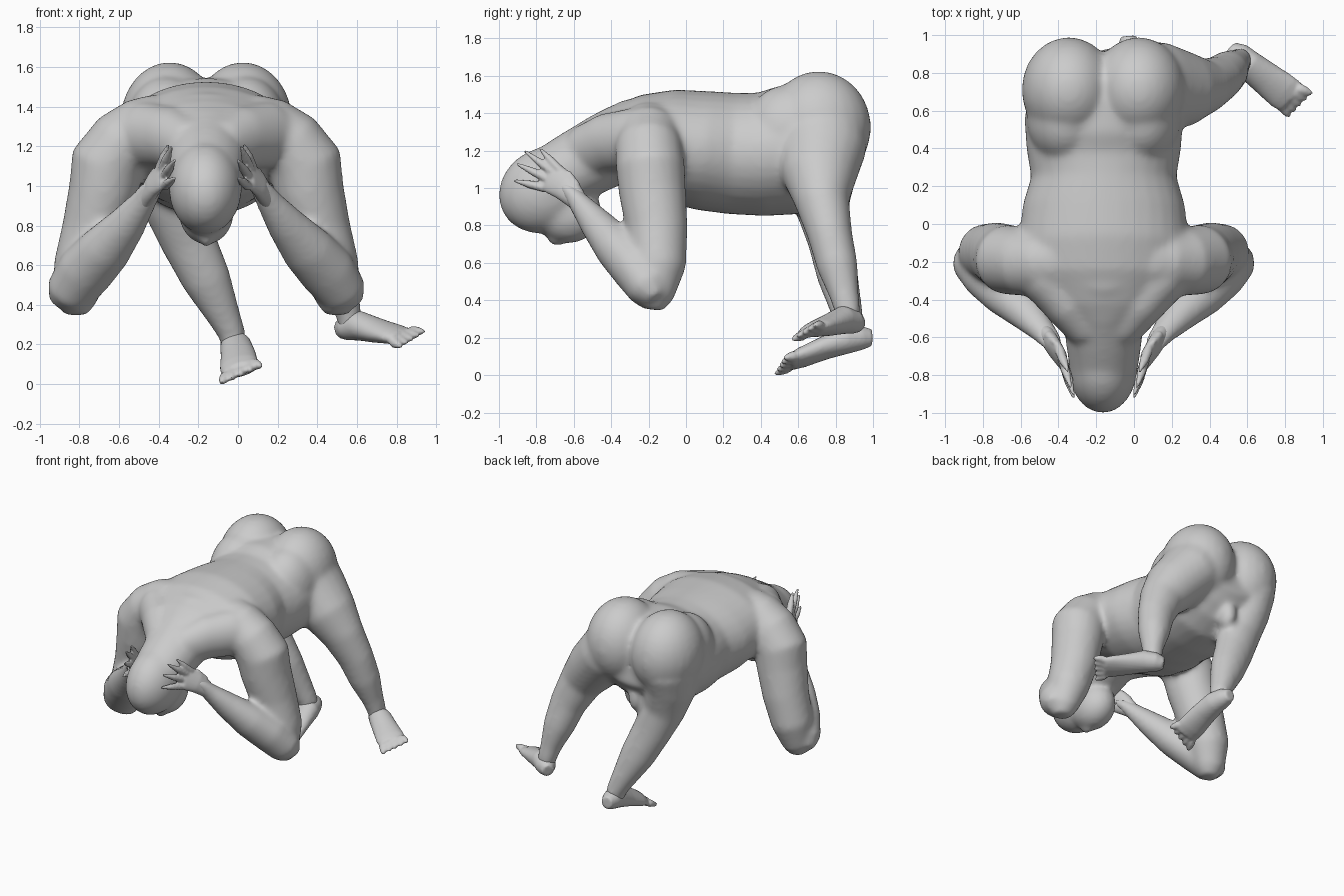
import bpy, bmesh, math
from mathutils import Vector, Matrix

CX = -0.16  # symmetry plane of the torso


def mir(rows):
    return [(2 * CX - r[0],) + tuple(r[1:]) for r in rows]


def tube(bm, rows, side=(1, 0, 0), n=20):
    """Loft of ellipses; row = x, y, z, half width (along side), half height."""
    pts = [Vector(r[:3]) for r in rows]
    rings = []
    for i, r in enumerate(rows):
        t = (pts[min(i + 1, len(pts) - 1)] - pts[max(i - 1, 0)]).normalized()
        s = Vector(side)
        s = (s - t * s.dot(t)).normalized()
        u = t.cross(s)
        rings.append([bm.verts.new(pts[i] + s * r[3] * math.cos(a) + u * r[4] * math.sin(a))
                      for a in (2 * math.pi * k / n for k in range(n))])
    for a, b in zip(rings, rings[1:]):
        for k in range(n):
            bm.faces.new((a[k], a[(k + 1) % n], b[(k + 1) % n], b[k]))
    bm.faces.new(rings[0][::-1])
    bm.faces.new(rings[-1])


def ball(bm, c, r, tilt=0):
    m = Matrix.Translation(c) @ Matrix.Rotation(tilt, 4, 'X') @ Matrix.Diagonal((*r, 1))
    bmesh.ops.create_uvsphere(bm, u_segments=24, v_segments=16, radius=1, matrix=m)


def finish(bm, name, voxel, smooth):
    me = bpy.data.meshes.new(name)
    bmesh.ops.recalc_face_normals(bm, faces=bm.faces)
    bm.to_mesh(me)
    bm.free()
    ob = bpy.data.objects.new(name, me)
    bpy.context.collection.objects.link(ob)
    re = ob.modifiers.new("fuse", 'REMESH')
    re.mode = 'VOXEL'
    re.voxel_size = voxel
    re.use_smooth_shade = True
    sm = ob.modifiers.new("soften", 'SMOOTH')
    sm.factor = 0.5
    sm.iterations = smooth
    return ob


body = bmesh.new()

# torso: y, top, bottom, half width
torso = [(-.47, 1.385, 1.05, .2), (-.4, 1.43, 1.06, .3), (-.25, 1.50, 1.0, .42),
         (-.1, 1.53, .93, .45), (.1, 1.52, .88, .43), (.25, 1.51, .86, .385),
         (.4, 1.51, .85, .41), (.55, 1.55, .855, .42), (.7, 1.55, .92, .4),
         (.82, 1.49, 1.0, .34), (.9, 1.40, 1.1, .25)]
tube(body, [(CX, y, (t + b) / 2, w, (t - b) / 2) for y, t, b, w in torso], n=32)

# neck, skull, jaw, nose
tube(body, [(CX, -.25, 1.27, .28, .22), (CX, -.45, 1.19, .22, .2),
            (CX, -.6, 1.11, .205, .19), (CX, -.75, 1.03, .185, .175)])
ball(body, (CX - .005, -.75, .99), (.185, .26, .225), .5)
ball(body, (CX, -.63, .87), (.14, .18, .165))
ball(body, (CX, -.69, .74), (.035, .06, .05))

# buttocks, loin muscles and groin
for s in (-1, 1):
    ball(body, (CX + s * .185, .71, 1.325), (.25, .28, .3))
    ball(body, (CX + s * .2, .56, 1.29), (.21, .25, .265), .15)
ball(body, (CX, .8, .97), (.06, .08, .11))

# arms, the same on both sides
neck_muscle = [(-.08, -.55, 1.19, .12, .14), (.02, -.42, 1.24, .14, .16),
               (.14, -.28, 1.26, .15, .17), (.25, -.2, 1.23, .14, .15)]
upper_arm = [(.06, -.19, 1.3, .17, .175), (.17, -.2, 1.265, .18, .18), (.265, -.2, 1.215, .175, .18),
             (.34, -.19, 1.11, .19, .185), (.36, -.18, .98, .175, .18), (.41, -.155, .78, .16, .165),
             (.47, -.15, .58, .145, .15), (.5, -.17, .42, .105, .105), (.5, -.18, .35, .06, .06)]
forearm = [(.56, -.15, .4, .08, .06), (.53, -.19, .46, .125, .12), (.45, -.27, .57, .145, .13),
           (.35, -.37, .68, .135, .12), (.24, -.48, .81, .1, .09),
           (.16, -.57, .92, .07, .06), (.12, -.62, .98, .06, .045), (.09, -.67, 1.02, .045, .025)]
for f in (list, mir):
    tube(body, f(neck_muscle))
    tube(body, f(upper_arm))
    tube(body, f(forearm))

# legs, both swung to the same side
tube(body, [(.04, .72, 1.36, .2, .24), (.14, .725, 1.2, .21, .24), (.27, .715, 1.06, .19, .2),
            (.37, .73, .92, .155, .145), (.45, .77, .75, .13, .12), (.5, .81, .58, .11, .11),
            (.54, .845, .43, .075, .08), (.56, .865, .34, .065, .07), (.565, .865, .27, .05, .06)])
tube(body, [(-.36, .72, 1.36, .2, .24), (-.385, .725, 1.2, .19, .24), (-.37, .715, 1.06, .175, .2),
            (-.32, .73, .89, .155, .145), (-.25, .77, .72, .14, .12), (-.16, .81, .53, .125, .11),
            (-.07, .86, .34, .085, .085), (-.03, .88, .25, .07, .075), (-.02, .88, .16, .05, .06)])
finish(body, "body", .017, 14)

# hands pressed to the sides of the head
palm = [(.17, -.555, .9, .045, .04), (.14, -.595, .95, .06, .045), (.105, -.65, 1.01, .078, .04),
        (.065, -.71, 1.05, .085, .03), (.055, -.73, 1.06, .075, .025)]
knuckles = [(.075, -.67, 1.09), (.065, -.7, 1.075), (.055, -.73, 1.045), (.05, -.75, 1.0)]
tips = [(.03, -.78, 1.21), (.015, -.865, 1.2), (.0, -.905, 1.13), (.0, -.92, 1.04)]
thumb = [(.13, -.6, .97, .03, .03), (.13, -.59, 1.02, .025, .025), (.1, -.63, 1.09, .01, .01)]
for f, name in ((list, "left_hand"), (mir, "right_hand")):
    hand = bmesh.new()
    tube(hand, f(palm), side=(0, .6, .8))
    for k, t in zip(knuckles, tips):
        mid = tuple((Vector(k) + Vector(t)) / 2)
        tube(hand, f([k + (.026, .026), mid + (.025, .022), t + (.008, .008)]), n=8)
    tube(hand, f(thumb), side=(0, 1, 0), n=8)
    finish(hand, name, .009, 2)


# feet with a fan of short pointed toes
def foot(name, rows, side, inner, outer):
    bm = bmesh.new()
    tube(bm, rows, side)
    ball_of_foot = Vector(rows[-1][:3])
    centre = (Vector(inner) + Vector(outer)) / 2
    for i in range(5):
        tip = Vector(inner).lerp(Vector(outer), i / 4)
        root = ball_of_foot + (tip - centre) * .75
        tube(bm, [(*root, .03, .03), (*root.lerp(tip, .6), .024, .022), (*tip, .01, .008)],
             side, n=8)
    finish(bm, name, .011, 3)


foot("left_foot", [(.51, .93, .275, .04, .045), (.55, .895, .285, .07, .065),
                   (.61, .84, .295, .08, .075), (.7, .77, .27, .09, .06),
                   (.79, .7, .25, .1, .045), (.83, .67, .24, .095, .035)],
     (.62, .78, .2), (.945, .69, .265), (.825, .565, .19))
foot("right_foot", [(-.03, .995, .2, .04, .045), (-.025, .94, .2, .065, .065),
                    (-.01, .86, .19, .08, .075), (0, .74, .145, .09, .06),
                    (.005, .62, .095, .1, .05), (.01, .56, .07, .095, .038)],
     (1, 0, .3), (-.085, .475, .005), (.115, .52, .09))
